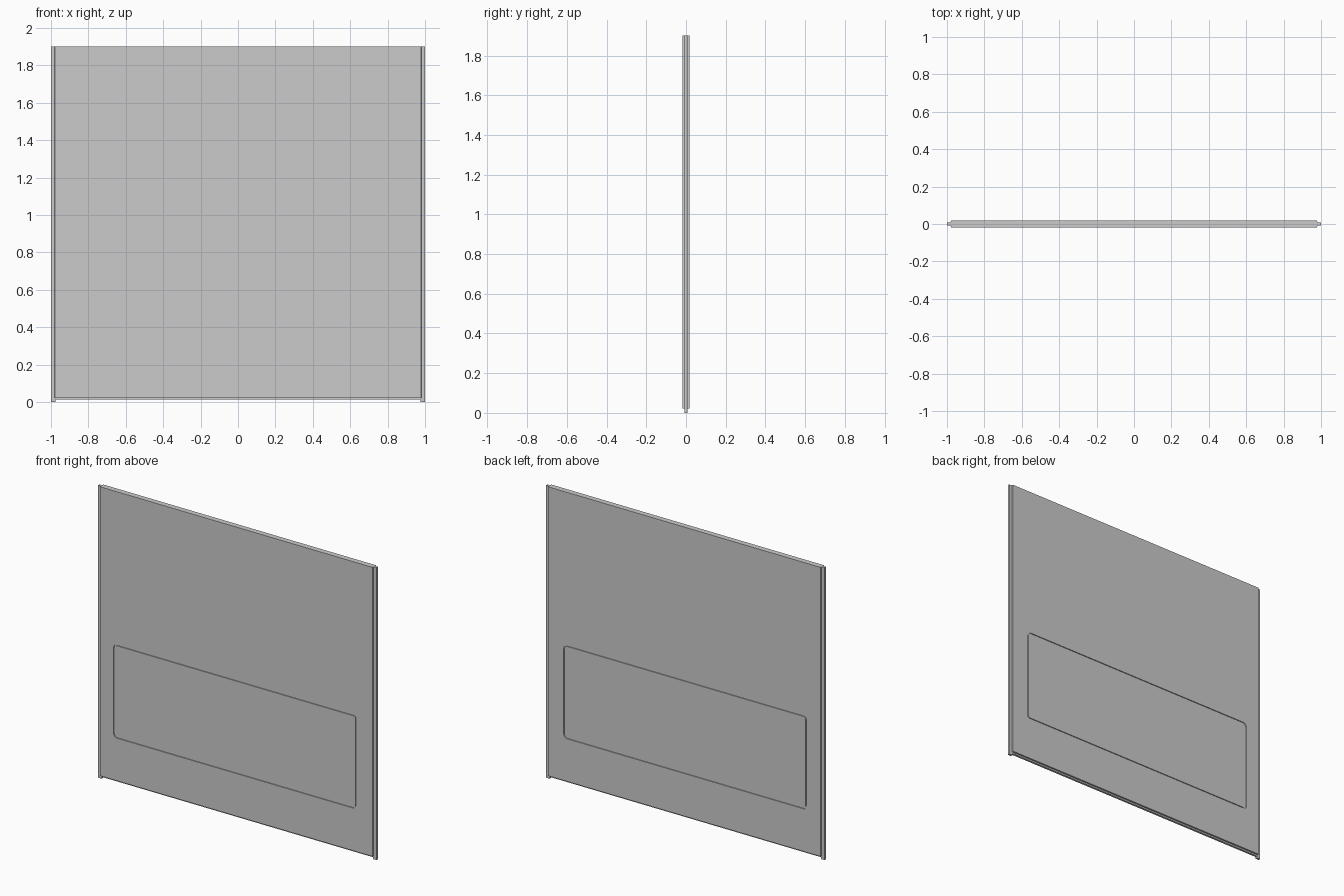
import bpy, bmesh, math

if "Cube" in bpy.data.objects:
    bpy.data.objects.remove(bpy.data.objects["Cube"])

HALF_T = 0.018      # half thickness of the slab
TONGUE = 0.007      # half thickness of the edge tongues


def finish(name, bm):
    bmesh.ops.recalc_face_normals(bm, faces=bm.faces)
    me = bpy.data.meshes.new(name)
    bm.to_mesh(me)
    bm.free()
    ob = bpy.data.objects.new(name, me)
    bpy.context.collection.objects.link(ob)
    return ob


def box(name, x0, x1, y0, y1, z0, z1):
    bm = bmesh.new()
    bmesh.ops.create_cube(bm, size=1)
    for v in bm.verts:
        v.co = (x0 if v.co.x < 0 else x1, y0 if v.co.y < 0 else y1, z0 if v.co.z < 0 else z1)
    return finish(name, bm)


def rounded_rect(x0, x1, z0, z1, r, y, n=6):
    pts = []
    for i, (cx, cz) in enumerate([(x1 - r, z1 - r), (x0 + r, z1 - r), (x0 + r, z0 + r), (x1 - r, z0 + r)]):
        for k in range(n + 1):
            a = math.pi / 2 * (i + k / n)
            pts.append((cx + r * math.cos(a), y, cz + r * math.sin(a)))
    return pts


def groove_cutter(name, y0, y1):
    # closed ring following the hatch outline
    bm = bmesh.new()
    w = 0.004
    loops = []
    for d, y in ((w, y0), (w, y1), (-w, y1), (-w, y0)):
        pts = rounded_rect(-0.877 - d, 0.862 + d, 0.303 - d, 0.903 + d, 0.022 + d, y)
        loops.append([bm.verts.new(p) for p in pts])
    n = len(loops[0])
    for a, b in zip(loops, loops[1:] + loops[:1]):
        for i in range(n):
            j = (i + 1) % n
            bm.faces.new((a[i], a[j], b[j], b[i]))
    ob = finish(name, bm)
    ob.hide_render = True
    ob.hide_viewport = True
    return ob


# Main slab with slightly eased side edges
panel = box("door_panel", -0.98, 0.98, -HALF_T, HALF_T, 0.022, 1.9)
bm = bmesh.new()
bm.from_mesh(panel.data)
edges = [e for e in bm.edges if abs(e.verts[0].co.z - e.verts[1].co.z) > 1]
bmesh.ops.bevel(bm, geom=edges, offset=0.004, segments=2, profile=0.5, affect='EDGES')
bm.to_mesh(panel.data)
bm.free()

# Hatch outline engraved in both faces
for side, s in (("front", -1), ("back", 1)):
    m = panel.modifiers.new("groove_" + side, 'BOOLEAN')
    m.operation = 'DIFFERENCE'
    m.solver = 'EXACT'
    m.object = groove_cutter("groove_cutter_" + side, s * (HALF_T - 0.006), s * (HALF_T + 0.01))

# Thin tongues along both sides and the bottom
for side, s in (("left", -1), ("right", 1)):
    x0, x1 = sorted((s * 0.975, s * 1.0))
    box("side_tongue_" + side, x0, x1, -TONGUE, TONGUE, 0.0, 1.9)
box("bottom_tongue", -0.975, 0.975, -TONGUE, TONGUE, 0.012, 0.025)
